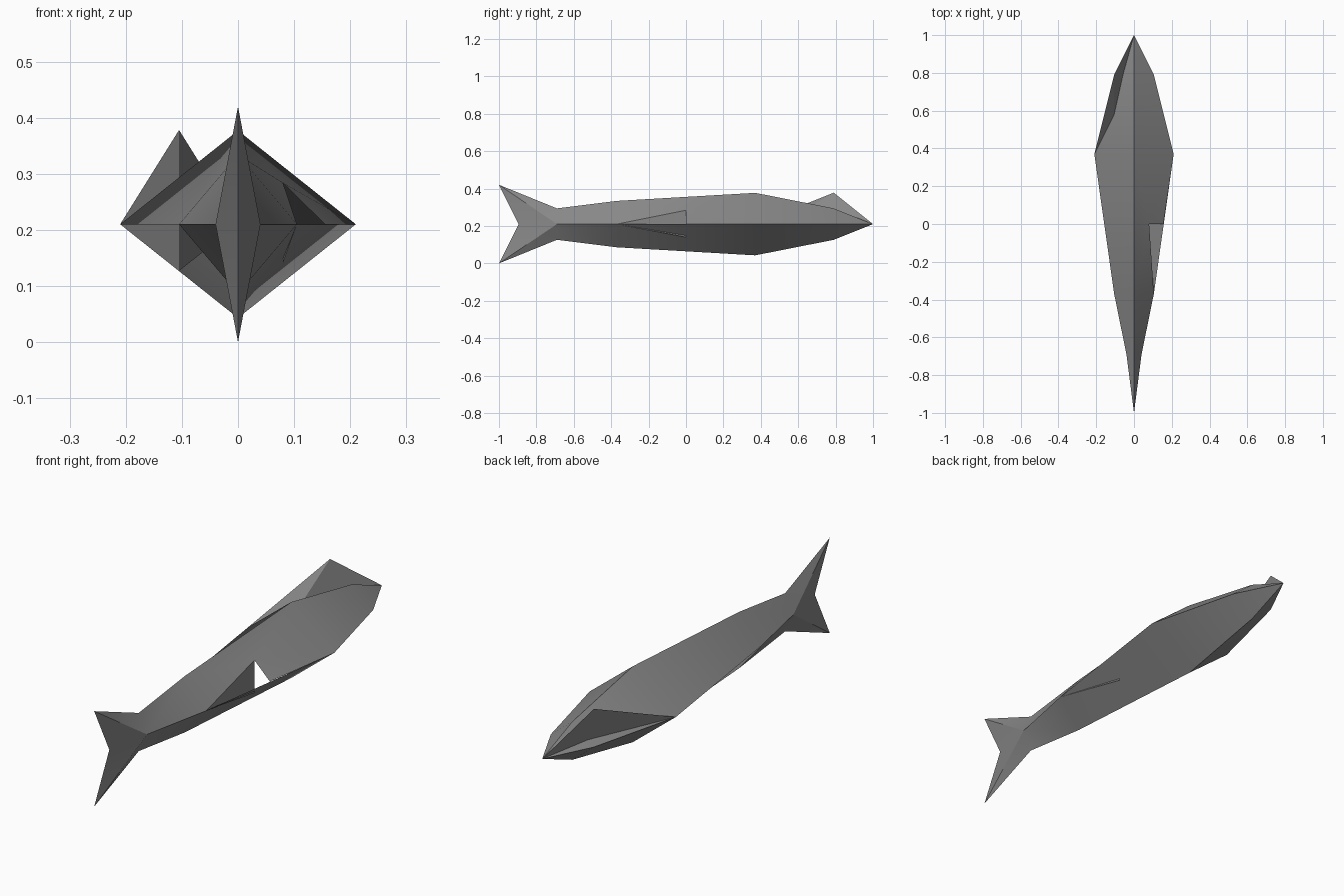
import bpy
import bmesh

MID = 0.21  # height of the widest line of the body

cube = bpy.data.objects.get("Cube")
if cube:
    bpy.data.objects.remove(cube, do_unlink=True)

grey = bpy.data.materials.new("plain_grey")
grey.use_nodes = True
colour = (0.25, 0.25, 0.25, 1)
grey.diffuse_color = colour
grey.node_tree.nodes["Principled BSDF"].inputs["Base Color"].default_value = colour


def build(name, polygons, fix_normals=False):
    """Make one object from polygons given as lists of points."""
    bm = bmesh.new()
    for points in polygons:
        bm.faces.new([bm.verts.new(p) for p in points])
    bmesh.ops.remove_doubles(bm, verts=bm.verts, dist=0.0005)
    if fix_normals:
        bmesh.ops.recalc_face_normals(bm, faces=bm.faces)
    mesh = bpy.data.meshes.new(name)
    bm.to_mesh(mesh)
    bm.free()
    mesh.materials.append(grey)
    obj = bpy.data.objects.new(name, mesh)
    bpy.context.collection.objects.link(obj)
    bpy.ops.object.select_all(action="DESELECT")
    obj.select_set(True)
    bpy.context.view_layer.objects.active = obj
    bpy.ops.object.shade_smooth_by_angle(angle=0.52)
    return obj


# Diamond cross-sections: y, half width, half height
sections = [(-0.69, 0.04, 0.084), (-0.37, 0.105, 0.124),
            (0.37, 0.21, 0.167), (0.79, 0.105, 0.084)]
nose = (0, 1, MID)


def side(section, sx):
    return (sx * section[1], section[0], MID)


def ridge(section, sz):
    return (0, section[0], MID + sz * section[2])


# Slot in the upper left flank
slot_back = (0.155, 0, MID)
slot_top = (0.08, 0, MID + 0.074)
slot_low = (0.08, 0, MID - 0.07)

body = []
for sx in (-1, 1):
    for sz in (-1, 1):
        for i, (a, b) in enumerate(zip(sections, sections[1:])):
            if i == 1 and (sx, sz) == (-1, -1):
                continue  # open lower right flank
            if i == 1 and (sx, sz) == (1, 1):
                body += [[side(a, 1), slot_top, ridge(a, 1)],
                         [slot_top, ridge(b, 1), ridge(a, 1)],
                         [slot_top, slot_back, side(b, 1), ridge(b, 1)]]
                continue
            body.append([side(a, sx), side(b, sx), ridge(b, sz), ridge(a, sz)])
        body.append([side(sections[-1], sx), nose, ridge(sections[-1], sz)])

# Forked tail grows out of the first cross-section
root = sections[0]
notch = (0, -0.895, MID)
for sx in (-1, 1):
    for sz in (-1, 1):
        tip = (0, -1, MID + sz * 0.21)
        body += [[side(root, sx), ridge(root, sz), tip],
                 [side(root, sx), tip, notch]]
build("fish_body", body, True)

# Upright flap inside the slot
build("left_gill_flap", [[side(sections[1], 1), slot_low, slot_top]])

# Raised fin beside the head
base = side(sections[2], -1)
under = (-0.105, 0.37, MID - 0.083)
peak = (-0.105, 0.79, MID + 0.168)
build("right_head_fin", [[base, under, peak], [under, nose, peak],
                         [base, peak, nose]], True)
